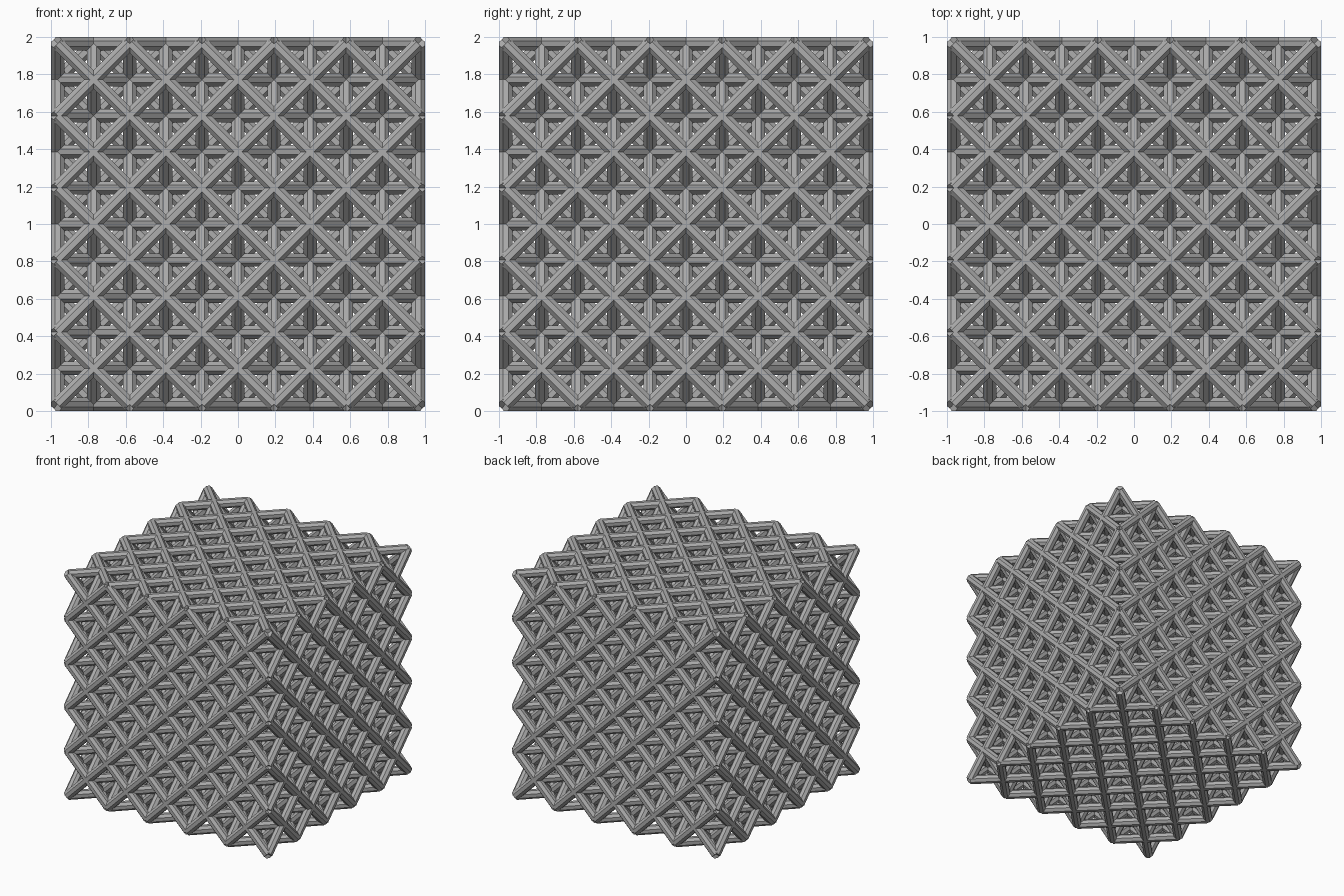
import bpy, bmesh, math
from mathutils import Matrix, Vector

cube = bpy.data.objects.get("Cube")
if cube:
    bpy.data.objects.remove(cube, do_unlink=True)

N = 10                                   # half cells along each side
SIDES = 8
FLAT = math.cos(math.pi / SIDES)         # apothem of a unit octagon
STEP = 2 / (N + 0.4 * FLAT)              # half cell size
RADIUS = 0.2 * STEP

grey = bpy.data.materials.new("metal grey")
grey.use_nodes = True
colour = (0.42, 0.42, 0.42, 1)
grey.diffuse_color = colour
grey.node_tree.nodes["Principled BSDF"].inputs["Base Color"].default_value = colour


def add_rod(bm, start, end, normal):
    """Octagonal rod between two lattice nodes, one flat facing the normal."""
    along = (end - start).normalized()
    side = normal.cross(along)
    basis = Matrix((side, normal, along)).transposed().to_4x4()
    place = Matrix.Translation((start + end) / 2) @ basis
    twist = Matrix.Rotation(math.pi / SIDES, 4, 'Z')
    bmesh.ops.create_cone(bm, cap_ends=True, segments=SIDES,
                          radius1=RADIUS, radius2=RADIUS,
                          depth=(end - start).length, matrix=place @ twist)


def node(axis, i, j, k):
    """Lattice indices in a layer stacked along an axis, as a position."""
    p = Vector((0, 0, 0))
    p[axis], p[(axis + 1) % 3], p[(axis + 2) % 3] = k, i, j
    return (p - Vector((N, N, N)) / 2) * STEP + Vector((0, 0, 1))


def build_layers(name, axis):
    """Crossed diagonal rods on every layer perpendicular to the axis."""
    bm = bmesh.new()
    normal = Vector((0, 0, 0))
    normal[axis] = 1
    for k in range(N + 1):
        for c in range(1 - N, N):
            if (c + k) % 2:
                continue
            lo, hi = max(0, c), min(N, N + c)
            # rising diagonal, then its mirror image
            add_rod(bm, node(axis, lo, lo - c, k), node(axis, hi, hi - c, k), normal)
            add_rod(bm, node(axis, N - lo, lo - c, k), node(axis, N - hi, hi - c, k), normal)
    mesh = bpy.data.meshes.new(name)
    bm.to_mesh(mesh)
    bm.free()
    mesh.materials.append(grey)
    bpy.context.collection.objects.link(bpy.data.objects.new(name, mesh))


# Three interlocking families of lattice rods
for axis, name in enumerate(("side_facing_rods", "front_facing_rods", "level_rods")):
    build_layers(name, axis)
